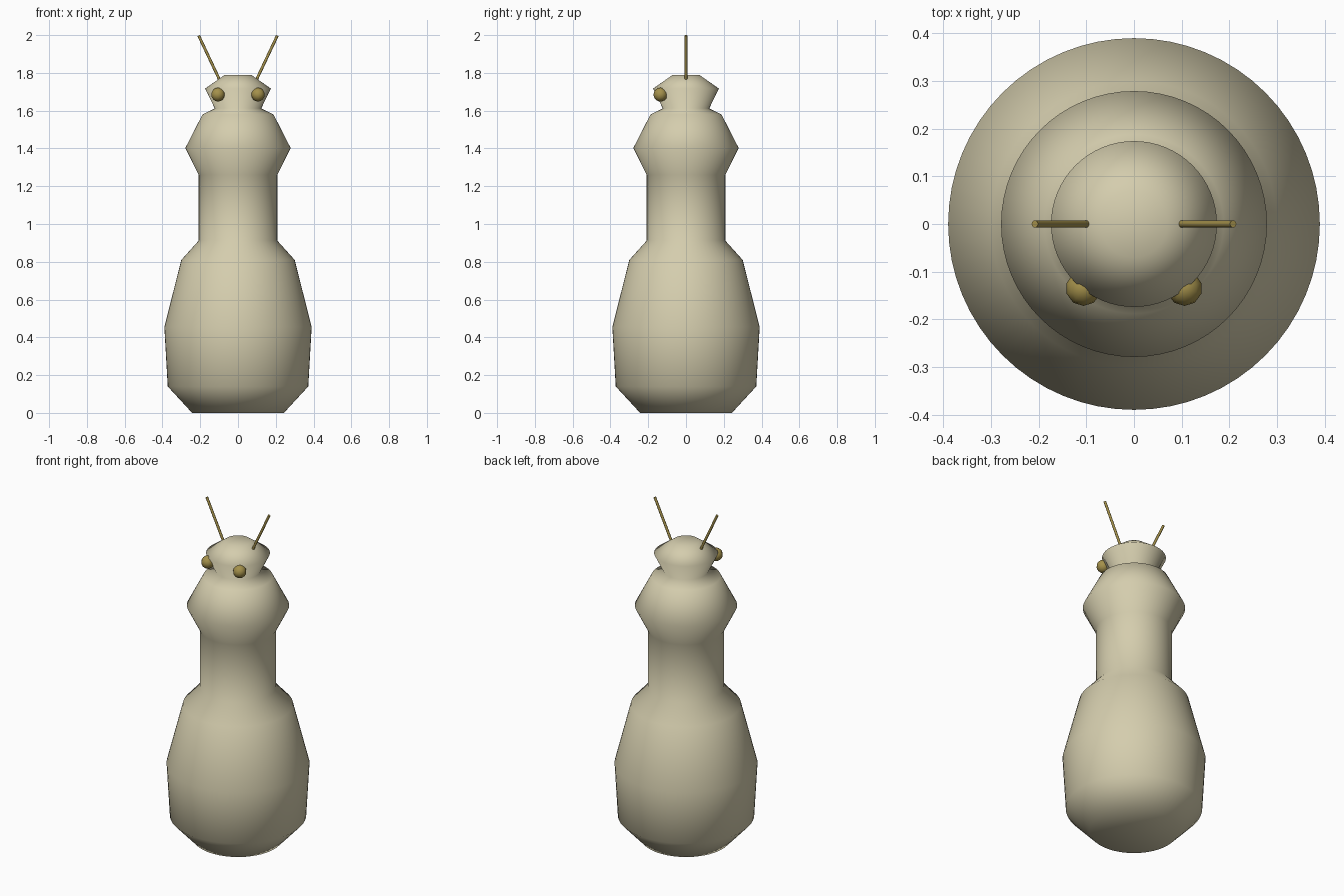
import bpy, bmesh, math
from mathutils import Vector

if "Cube" in bpy.data.objects:
    bpy.data.objects.remove(bpy.data.objects["Cube"])


def material(name, rgb):
    m = bpy.data.materials.new(name)
    m.diffuse_color = (*rgb, 1.0)
    m.use_nodes = True
    m.node_tree.nodes["Principled BSDF"].inputs["Base Color"].default_value = m.diffuse_color
    return m


cream = material("pale khaki", (0.66, 0.61, 0.42))
gold = material("dark gold", (0.37, 0.28, 0.07))


def finish(name, bm, mat):
    bmesh.ops.recalc_face_normals(bm, faces=bm.faces)
    for f in bm.faces:
        f.smooth = True
    me = bpy.data.meshes.new(name)
    bm.to_mesh(me)
    bm.free()
    me.materials.append(mat)
    ob = bpy.data.objects.new(name, me)
    bpy.context.collection.objects.link(ob)
    return ob


def lathe(name, profile, mat, sides=64):
    """Revolve (radius, height) points about z; radius 0 closes an end."""
    bm = bmesh.new()
    vs = [bm.verts.new((r, 0, z)) for r, z in profile]
    es = [bm.edges.new(p) for p in zip(vs, vs[1:])]
    bmesh.ops.spin(bm, geom=vs + es, axis=(0, 0, 1), cent=(0, 0, 0),
                   angle=2 * math.pi, steps=sides, use_merge=True)
    bmesh.ops.remove_doubles(bm, verts=bm.verts, dist=0.0005)
    return finish(name, bm, mat)


# Body: bulbous base, neck, collar bulge and flared head in one turned shape
lathe("body", [(0, 0), (0.243, 0), (0.372, 0.14), (0.39, 0.455), (0.30, 0.81),
               (0.208, 0.912), (0.208, 1.26), (0.279, 1.402), (0.188, 1.58),
               (0.123, 1.612), (0.174, 1.717), (0.07, 1.79), (0, 1.79)], cream)

for side, sx in (("left", -1), ("right", 1)):
    # Eyes
    bm = bmesh.new()
    bmesh.ops.create_uvsphere(bm, u_segments=10, v_segments=8, radius=0.037)
    bmesh.ops.translate(bm, verts=bm.verts, vec=(sx * 0.106, -0.135, 1.685))
    finish(side + "_eye", bm, gold)

    # Antennae: thin rods leaning outward
    a, b = Vector((sx * 0.10, 0, 1.768)), Vector((sx * 0.208, 0, 1.997))
    bm = bmesh.new()
    bmesh.ops.create_cone(bm, cap_ends=True, segments=10, radius1=0.0075,
                          radius2=0.0075, depth=(b - a).length)
    bmesh.ops.rotate(bm, verts=bm.verts, cent=(0, 0, 0),
                     matrix=(b - a).to_track_quat('Z', 'Y').to_matrix())
    bmesh.ops.translate(bm, verts=bm.verts, vec=(a + b) / 2)
    rod = finish(side + "_antenna", bm, gold)
    for p in rod.data.polygons:
        p.use_smooth = len(p.vertices) == 4
